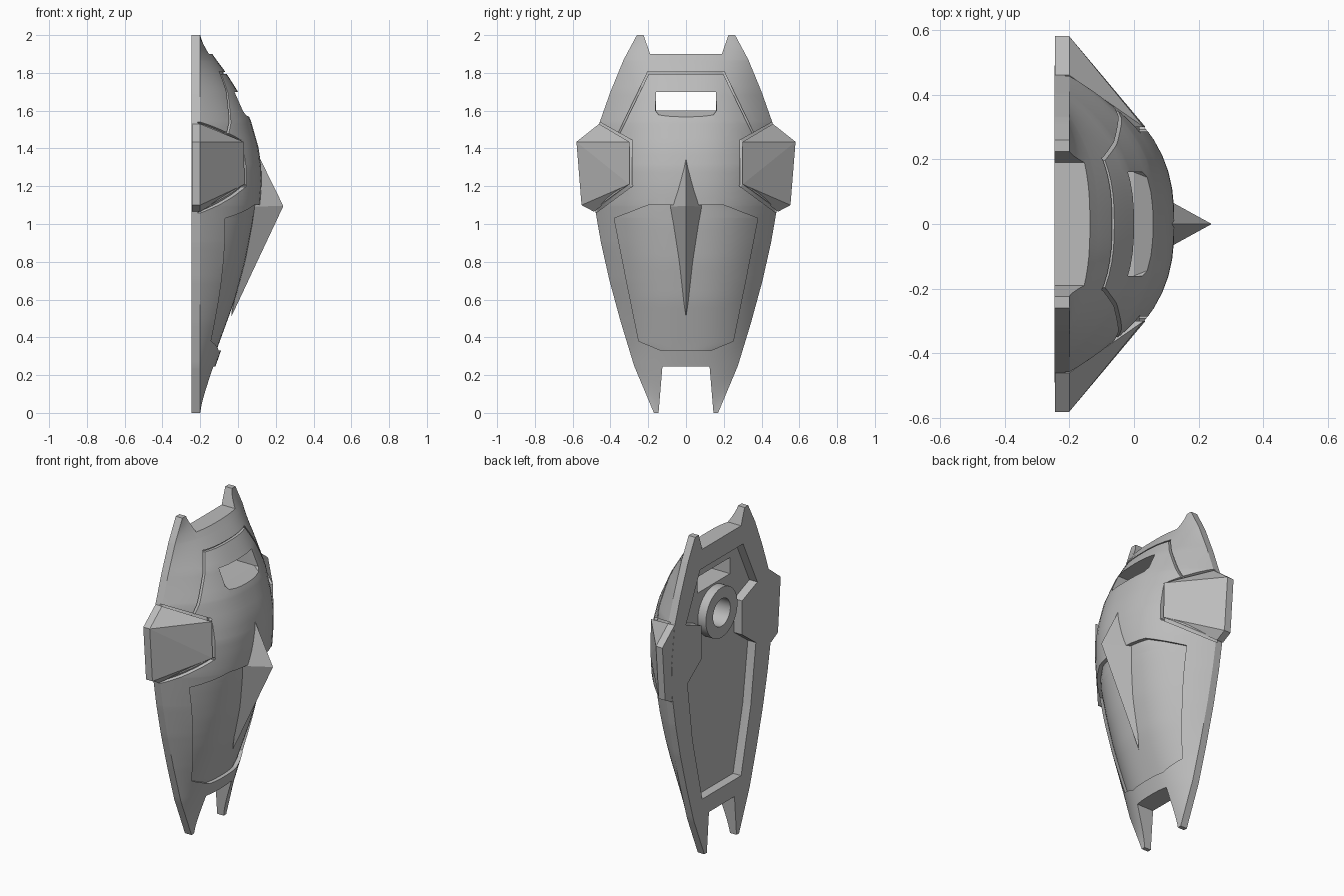
import bpy, bmesh, math
from mathutils import Vector

if "Cube" in bpy.data.objects:
    bpy.data.objects.remove(bpy.data.objects["Cube"])

BACK, RIM = -0.245, -0.2

grey = bpy.data.materials.new("plain_grey")
grey.use_nodes = True
grey.diffuse_color = (0.5, 0.5, 0.5, 1)
grey.node_tree.nodes["Principled BSDF"].inputs["Base Color"].default_value = (0.5, 0.5, 0.5, 1)

# Shape of the shell by height: outer half width and crown of the dome
WIDTH = [(0, .17), (.25, .275), (.48, .345), (.7, .405), (.9, .45), (1.1, .485),
         (1.3, .49), (1.53, .46), (1.7, .40), (1.87, .33), (2, .26)]
CROWN = [(0, RIM), (.245, -.12), (.35, -.083), (.6, .008), (.8, .062), (1, .102), (1.1, .117),
         (1.2, .125), (1.3, .123), (1.4, .11), (1.55, .067), (1.7, 0), (1.8, -.063),
         (1.9, -.137), (2, RIM)]
PANEL = [(.33, .13), (.38, .25), (.7, .315), (1.03, .38), (1.1, .2)]


def lerp(table, z):
    for (z0, a), (z1, b) in zip(table, table[1:]):
        if z <= z1:
            return a + (b - a) * max(0, (z - z0) / (z1 - z0))
    return table[-1][1]


def dome(y, z):
    t = min(1, abs(y) / lerp(WIDTH, z))
    return RIM + (lerp(CROWN, z) - RIM) * (1 - t ** 2.6)


def finish(name, bm):
    bmesh.ops.recalc_face_normals(bm, faces=bm.faces)
    me = bpy.data.meshes.new(name)
    bm.to_mesh(me)
    bm.free()
    me.materials.append(grey)
    ob = bpy.data.objects.new(name, me)
    bpy.context.collection.objects.link(ob)
    return ob


def field(name, table, offset, flat_x, rows=44, cols=28):
    """Closed solid between the offset dome and a flat plane."""
    zs = {round(z, 4) for z, _ in table}
    lo, hi = min(zs), max(zs)
    zs |= {round(lo + (hi - lo) * i / rows, 4) for i in range(rows + 1)}
    bm = bmesh.new()
    loops = []
    for z in sorted(zs):
        ys = [lerp(table, z) * math.sin((2 * j / cols - 1) * math.pi / 2) for j in range(cols + 1)]
        ring = [bm.verts.new((dome(y, z) + offset, y, z)) for y in ys]
        ring += [bm.verts.new((flat_x, y, z)) for y in reversed(ys)]
        loops.append(ring)
    n = len(loops[0])
    for a, b in zip(loops, loops[1:]):
        for j in range(n):
            k = (j + 1) % n
            bm.faces.new((a[j], a[k], b[k], b[j]))
    bm.faces.new(loops[0])
    bm.faces.new(loops[-1])
    return finish(name, bm)


def prism(name, pts, x0, x1):
    bm = bmesh.new()
    face = bm.faces.new([bm.verts.new((x0, y, z)) for y, z in pts])
    out = bmesh.ops.extrude_face_region(bm, geom=[face])
    bmesh.ops.translate(bm, vec=(x1 - x0, 0, 0),
                        verts=[v for v in out["geom"] if isinstance(v, bmesh.types.BMVert)])
    return finish(name, bm)


def hull(name, pts):
    bm = bmesh.new()
    for p in pts:
        bm.verts.new(p)
    bmesh.ops.convex_hull(bm, input=bm.verts[:])
    bmesh.ops.dissolve_limit(bm, angle_limit=0.01, verts=bm.verts[:], edges=bm.edges[:])
    return finish(name, bm)


def groove(name, a, b, width, depth, steps=10):
    """Strip cutter that follows the dome from a to b."""
    a, b = Vector(a), Vector(b)
    d = (b - a).normalized()
    side = Vector((-d.y, d.x)) * width / 2
    a, b = a - d * width / 2, b + d * width / 2
    bm = bmesh.new()
    rings = []
    for i in range(steps + 1):
        p = a.lerp(b, i / steps)
        l, r, x = p + side, p - side, dome(*p)
        rings.append([bm.verts.new(v) for v in (
            (x - depth, *l), (x - depth, *r), (x + .1, *r), (x + .1, *l))])
    for p, q in zip(rings, rings[1:]):
        for j in range(4):
            k = (j + 1) % 4
            bm.faces.new((p[j], p[k], q[k], q[j]))
    bm.faces.new(rings[0])
    bm.faces.new(rings[-1])
    return finish(name, bm)


def cut(ob, cutter):
    cutter.hide_render = True
    mod = ob.modifiers.new("cut", "BOOLEAN")
    mod.operation, mod.solver, mod.object = "DIFFERENCE", "EXACT", cutter
    bpy.context.view_layer.objects.active = ob
    bpy.ops.object.modifier_apply(modifier=mod.name)
    bpy.data.objects.remove(cutter)


def mirrored(half):
    return half + [(-y, z) for y, z in reversed(half)]


def smooth(ob, degrees):
    bpy.ops.object.select_all(action="DESELECT")
    ob.select_set(True)
    bpy.context.view_layer.objects.active = ob
    bpy.ops.object.shade_smooth_by_angle(angle=math.radians(degrees))


# Domed shell with notches that leave two horns and two legs
shell = field("shield_shell", WIDTH, 0, BACK)
cut(shell, prism("top_notch", mirrored([(.19, 1.9), (.235, 2.03)]), -1, 1))
cut(shell, prism("bottom_notch", mirrored([(.125, .245), (.147, -.02)]), -1, 1))

# Sunken lower front panel
cut(shell, field("panel_cutter", PANEL, -.024, .6, 24, 24))

# Hollow back
cut(shell, prism("back_recess", mirrored([
    (.21, 1.78), (.35, 1.49), (.2, 1.43), (.2, 1.22), (.335, 1.12), (.285, .75), (.19, .35)]),
    -.4, -.19))

# Viewing slot with a sloped lower lip
cut(shell, prism("slot", mirrored([(.16, 1.6), (.16, 1.7)]), -1, 1))
lip = [(0, .16, 1.6), (0, .16, 1.69), (.09, .125, 1.55), (.09, .165, 1.6), (.09, .165, 1.69),
       (.3, .125, 1.55), (.3, .165, 1.6), (.3, .165, 1.69)]
cut(shell, hull("slot_lip", lip + [(x, -y, z) for x, y, z in lip]))

# Panel lines on the brow and around the side pods
cut(shell, groove("brow_line", (-.2, 1.8), (.2, 1.8), .01, .015))
POD_EDGE = [(.46, 1.53), (.295, 1.438), (.295, 1.205), (.485, 1.065)]
for s in (1, -1):
    cut(shell, groove("brow_side_line", (s * .2, 1.8), (s * .36, 1.47), .01, .015))
    for (y0, z0), (y1, z1) in zip(POD_EDGE, POD_EDGE[1:]):
        cut(shell, groove("pod_line", (s * y0, z0), (s * y1, z1), .02, .02))

# Socket hole behind the grip ring
circle = [(math.cos(i * math.pi / 16), math.sin(i * math.pi / 16)) for i in range(32)]
hole = [(.085 * c, 1.435 + .085 * s) for c, s in circle]
cut(shell, prism("socket_hole", hole, -.4, -.09))
smooth(shell, 25)

# Grip ring on the back
ring = prism("grip_ring", [(.155 * c, 1.435 + .155 * s) for c, s in circle], BACK, -.18)
cut(ring, prism("ring_hole", hole, -.4, 0))
smooth(ring, 30)

# Angular side pods
outer = [(.58, 1.435), (.553, 1.1), (.487, 1.065), (.46, 1.53)]
for s, side in ((1, "left"), (-1, "right")):
    pts = [(x, s * y, z) for y, z in outer for x in (RIM, BACK + .001)]
    pts += [(x, s * .3, z) for z, front in ((1.435, .03), (1.21, .035)) for x in (front, RIM)]
    hull(side + "_side_pod", pts)

# Pointed central spike
hull("front_spike", [(.11, 0, 1.36), (.24, 0, 1.095), (.08, .088, 1.093), (.08, -.088, 1.093),
                     (-.035, 0, .51), (0, 0, 1.1)])
